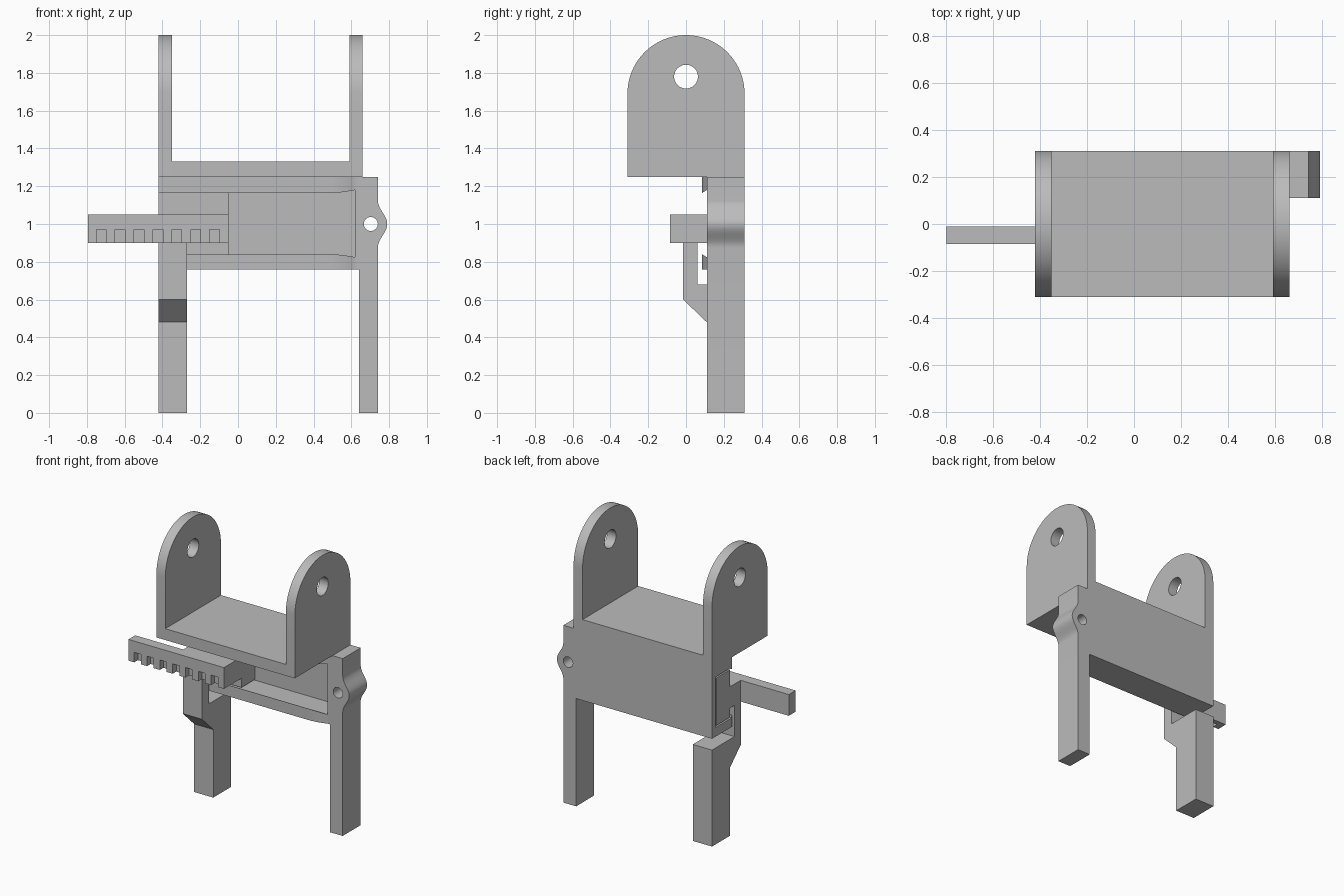
import bpy, bmesh
from math import sin, cos, pi, radians
from mathutils import Vector

cube = bpy.data.objects.get("Cube")
if cube:
    bpy.data.objects.remove(cube, do_unlink=True)

grey = bpy.data.materials.new("plain grey")
grey.use_nodes = True
COLOUR = (0.5, 0.5, 0.5, 1)
grey.diffuse_color = COLOUR
grey.node_tree.nodes["Principled BSDF"].inputs["Base Color"].default_value = COLOUR


def prism(name, outline, axis, lo, hi):
    """Extrude a 2D outline along an axis from lo to hi."""
    place = {"x": lambda a, b, d: (d, a, b),
             "y": lambda a, b, d: (a, d, b),
             "z": lambda a, b, d: (a, b, d)}[axis]
    bm = bmesh.new()
    face = bm.faces.new([bm.verts.new(place(a, b, lo)) for a, b in outline])
    ext = bmesh.ops.extrude_face_region(bm, geom=[face])
    moved = [g for g in ext["geom"] if isinstance(g, bmesh.types.BMVert)]
    bmesh.ops.translate(bm, verts=moved, vec=Vector(place(0, 0, hi - lo)))
    bmesh.ops.recalc_face_normals(bm, faces=bm.faces)
    mesh = bpy.data.meshes.new(name)
    bm.to_mesh(mesh)
    bm.free()
    mesh.materials.append(grey)
    ob = bpy.data.objects.new(name, mesh)
    bpy.context.collection.objects.link(ob)
    return ob


def box(name, x, y, z):
    return prism(name, [(x[0], y[0]), (x[1], y[0]), (x[1], y[1]), (x[0], y[1])], "z", *z)


def arc(cx, cy, r, start, end, n):
    return [(cx + r * cos(start + (end - start) * i / n),
             cy + r * sin(start + (end - start) * i / n)) for i in range(n + 1)]


def circle(cx, cy, r):
    return arc(cx, cy, r, 0, 2 * pi, 40)[:-1]


def activate(ob):
    bpy.ops.object.select_all(action="DESELECT")
    ob.select_set(True)
    bpy.context.view_layer.objects.active = ob


def cut(ob, cutter):
    cutter.hide_render = True
    mod = ob.modifiers.new("cut", "BOOLEAN")
    mod.operation = "DIFFERENCE"
    mod.solver = "EXACT"
    mod.object = cutter
    activate(ob)
    bpy.ops.object.modifier_apply(modifier=mod.name)
    bpy.data.objects.remove(cutter, do_unlink=True)


def smooth(ob):
    activate(ob)
    bpy.ops.object.shade_smooth_by_angle(angle=radians(30))


BACK, LEG_FRONT, LIP = 0.31, 0.11, 0.085

# Upper bracket: floor and two rounded ears with pivot holes
box("bracket_floor", (-0.35, 0.59), (-BACK, BACK), (1.25, 1.33))
ear_outline = [(-BACK, 1.25), (BACK, 1.25)] + arc(0, 1.69, 0.31, 0, pi, 40)
for name, lo, hi in (("right_ear", -0.42, -0.35), ("left_ear", 0.59, 0.66)):
    ear = prism(name, ear_outline, "x", lo, hi)
    cut(ear, prism("hole_cutter", circle(0, 1.78, 0.063), "x", lo - 0.1, hi + 0.1))
    smooth(ear)

# Guide plate, its front easing back towards the long leg
ease = [(0.48 + 0.14 * i / 10, LIP + (LEG_FRONT - LIP) * (i / 10) ** 2) for i in range(11)]
plate = prism("guide_plate",
              [(-0.42, BACK), (-0.42, LIP)] + ease + [(0.64, LEG_FRONT), (0.64, BACK)],
              "z", 0.76, 1.25)
# Slide channel with inward-leaning lips
half = [(0.06, 0.147), (LEG_FRONT, 0.178), (0.27, 0.178)]
MID = 1.002
channel = [(y, MID - h) for y, h in half] + [(y, MID + h) for y, h in reversed(half)]
cut(plate, prism("channel_cutter", channel, "x", -0.5, 0.62))
smooth(plate)

# Long leg with a side bulge around a screw hole
bulge = [(0.74 + 0.025 * (1 + cos(pi * t / 12)), 1 + 0.125 * t / 12) for t in range(-12, 13)]
long_leg = prism("long_leg", [(0.64, 0), (0.74, 0)] + bulge + [(0.74, 1.25), (0.64, 1.25)],
                 "y", LEG_FRONT, BACK)
cut(long_leg, prism("screw_cutter", circle(0.703, 1.0, 0.037), "y", 0, 0.5))
smooth(long_leg)

# Sliding leg, cranked forward to hang from the rack
prism("sliding_leg",
      [(BACK, 0), (LEG_FRONT, 0), (LEG_FRONT, 0.48), (-0.015, 0.6), (-0.015, 0.9),
       (0.06, 0.9), (0.06, 0.68), (BACK, 0.68)], "x", -0.42, -0.27)

# Slider in the channel and the block joining it to the rack
box("slider", (-0.42, -0.05), (LEG_FRONT, 0.26), (0.835, 1.17))
box("slider_link", (-0.42, -0.05), (-0.01, LEG_FRONT), (0.9, 1.05))

# Toothed rack with blind notches along its lower front edge
rack = box("rack", (-0.795, -0.05), (-LIP, -0.01), (0.9, 1.05))
for i in range(7):
    x = -0.75 + 0.1 * i
    cut(rack, box("notch_cutter", (x, x + 0.052), (-0.2, -0.045), (0.8, 0.97)))
